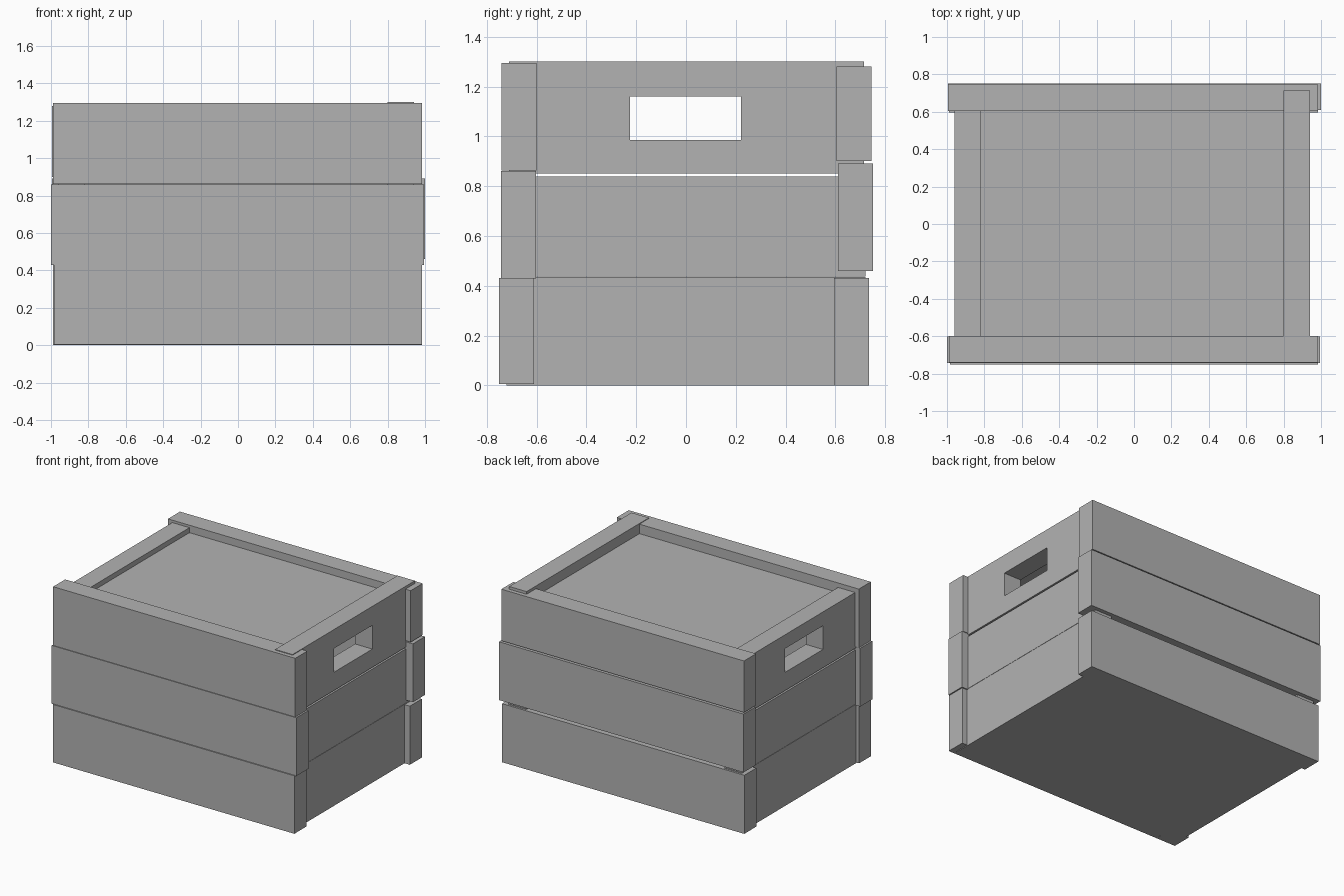
import bpy
import bmesh
from mathutils import Vector

cube = bpy.data.objects.get("Cube")
if cube:
    bpy.data.objects.remove(cube, do_unlink=True)

grey = bpy.data.materials.new("plain_grey")
grey.use_nodes = True
colour = (0.45, 0.45, 0.45, 1)
grey.diffuse_color = colour
grey.node_tree.nodes["Principled BSDF"].inputs["Base Color"].default_value = colour


def board(name, x, y, z):
    """Box spanning the given (low, high) ranges."""
    bm = bmesh.new()
    bmesh.ops.create_cube(bm, size=1)
    low, high = (Vector(v) for v in zip(x, y, z))
    for v in bm.verts:
        v.co = Vector(low[i] + (v.co[i] + 0.5) * (high[i] - low[i]) for i in range(3))
    mesh = bpy.data.meshes.new(name)
    bm.to_mesh(mesh)
    bm.free()
    mesh.materials.append(grey)
    obj = bpy.data.objects.new(name, mesh)
    bpy.context.collection.objects.link(obj)
    return obj


# Long planks, slightly misaligned: name, x range, outer y, z range
thickness = 0.14
front = [("bottom", (-0.985, 0.985), -0.75, (0.005, 0.432)),
         ("middle", (-1.0, 0.995), -0.742, (0.43, 0.86)),
         ("top", (-0.99, 0.985), -0.74, (0.862, 1.295))]
back = [("bottom", (-0.99, 0.985), 0.735, (0.0, 0.432)),
        ("middle", (-0.995, 1.0), 0.75, (0.46, 0.89)),
        ("top", (-0.995, 0.985), 0.745, (0.9, 1.28))]
for level, x, y, z in front:
    board("front_plank_" + level, x, (y, y + thickness), z)
for level, x, y, z in back:
    board("back_plank_" + level, x, (y - thickness, y), z)

# End boards, let into the long planks
for side, x, top in (("left", (0.8, 0.942), 1.3), ("right", (-0.96, -0.82), 1.262)):
    board(f"{side}_end_bottom", x, (-0.72, 0.72), (0, 0.435))
    board(f"{side}_end_middle", x, (-0.72, 0.72), (0.437, 0.838))
    upper = board(f"{side}_end_top", x, (-0.71, 0.715), (0.85, top))

    # Hand hole through the upper board
    cutter = board(f"{side}_handle_cutter", (x[0] - 0.1, x[1] + 0.1), (-0.225, 0.22), (0.985, 1.16))
    cutter.hide_render = True
    cutter.hide_viewport = True
    cutter.display_type = 'WIRE'
    hole = upper.modifiers.new("hand_hole", 'BOOLEAN')
    hole.operation = 'DIFFERENCE'
    hole.solver = 'EXACT'
    hole.object = cutter

# Base and recessed lid
board("base_panel", (-0.9, 0.9), (-0.7, 0.7), (0.0, 0.06))
board("lid_panel", (-0.85, 0.85), (-0.63, 0.63), (1.175, 1.225))
